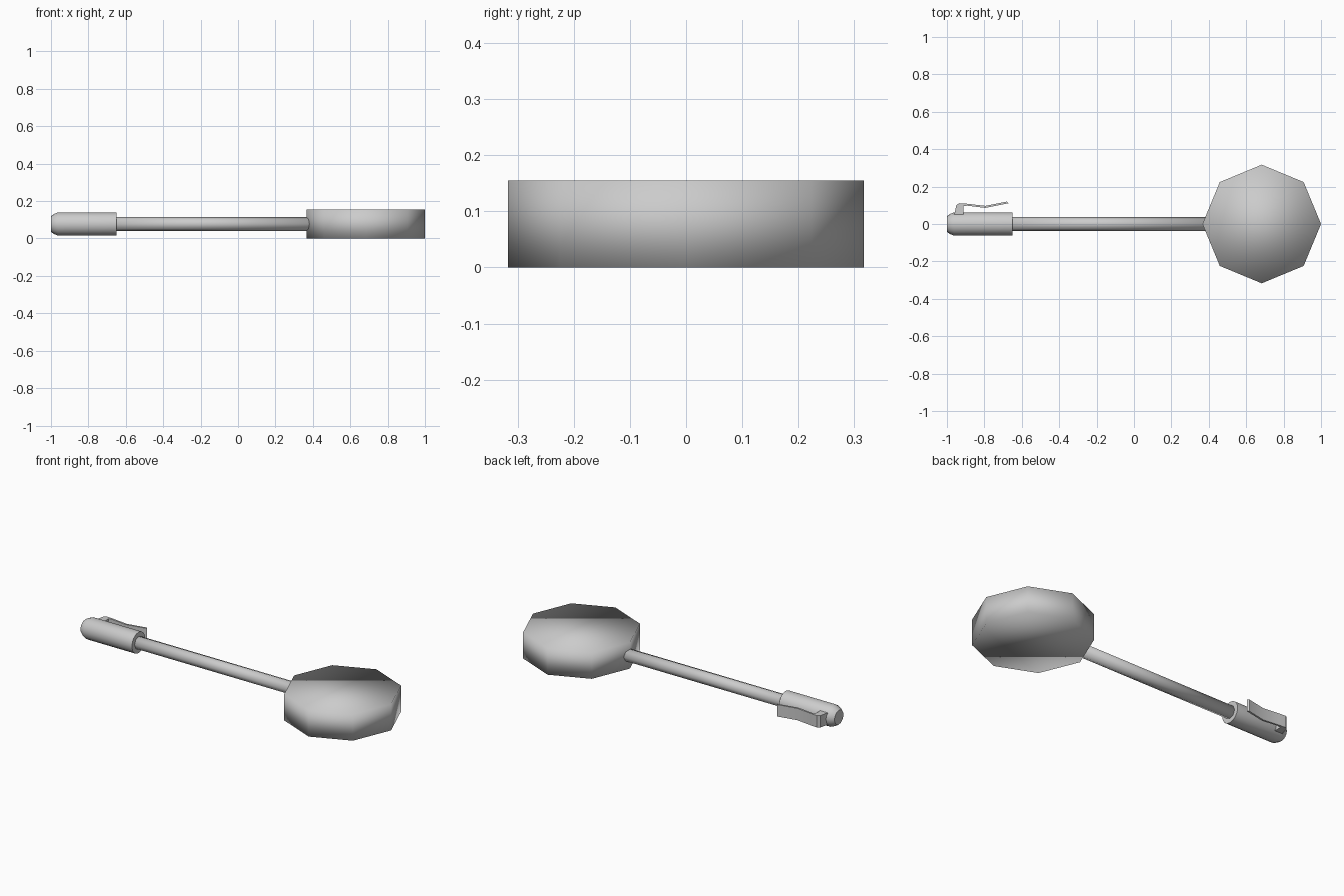
import bpy, bmesh
from math import pi, sin, cos
from mathutils import Matrix

if "Cube" in bpy.data.objects:
    bpy.data.objects.remove(bpy.data.objects["Cube"])

AXIS_Z = 0.0775


def finish(name, bm, sharp=None):
    bmesh.ops.recalc_face_normals(bm, faces=bm.faces)
    mesh = bpy.data.meshes.new(name)
    bm.to_mesh(mesh)
    bm.free()
    ob = bpy.data.objects.new(name, mesh)
    bpy.context.collection.objects.link(ob)
    bpy.ops.object.select_all(action='DESELECT')
    ob.select_set(True)
    bpy.context.view_layer.objects.active = ob
    if sharp is None:
        bpy.ops.object.shade_smooth()
    else:
        bpy.ops.object.shade_smooth_by_angle(angle=sharp)
    return ob


def lathe_x(name, profile, sides, sharp):
    """Closed round bar along x from (x, radius) rings."""
    bm = bmesh.new()
    rings = []
    for x, r in profile:
        rings.append([bm.verts.new((x, r * cos(2 * pi * i / sides),
                                    AXIS_Z + r * sin(2 * pi * i / sides)))
                      for i in range(sides)])
    for a, b in zip(rings, rings[1:]):
        for i in range(sides):
            j = (i + 1) % sides
            bm.faces.new((a[i], a[j], b[j], b[i]))
    bm.faces.new(rings[0])
    bm.faces.new(rings[-1])
    return finish(name, bm, sharp)


def prism_z(name, outline, z0, z1, sharp):
    """Outline in the xy plane, extruded upward."""
    bm = bmesh.new()
    face = bm.faces.new([bm.verts.new((x, y, z0)) for x, y in outline])
    top = bmesh.ops.extrude_face_region(bm, geom=[face])["geom"]
    bmesh.ops.translate(bm, vec=(0, 0, z1 - z0),
                        verts=[v for v in top if isinstance(v, bmesh.types.BMVert)])
    return finish(name, bm, sharp)


# Octagonal head, smooth shaded across its rims
head = [(0.683 + 0.317 * cos(i * pi / 4), 0.317 * sin(i * pi / 4)) for i in range(8)]
prism_z("head", head, 0.0, 0.155, None)

# Slim shaft
lathe_x("shaft", [(-0.70, 0.037), (0.385, 0.037)], 8, None)

# Thicker cap with a rounded end
lathe_x("cap", [(-1.0, 0.042), (-0.985, 0.053), (-0.962, 0.062), (-0.65, 0.062)], 16, 0.7)

# Springy pocket clip: foot, bend, dip and flared tip
clip = [(-0.965, 0.045), (-0.957, 0.065), (-0.95, 0.10), (-0.935, 0.111),
        (-0.89, 0.108), (-0.795, 0.097), (-0.68, 0.120), (-0.672, 0.111),
        (-0.795, 0.086), (-0.89, 0.098), (-0.912, 0.096), (-0.912, 0.045)]
prism_z("clip", clip, AXIS_Z - 0.035, AXIS_Z + 0.035, 0.6)
